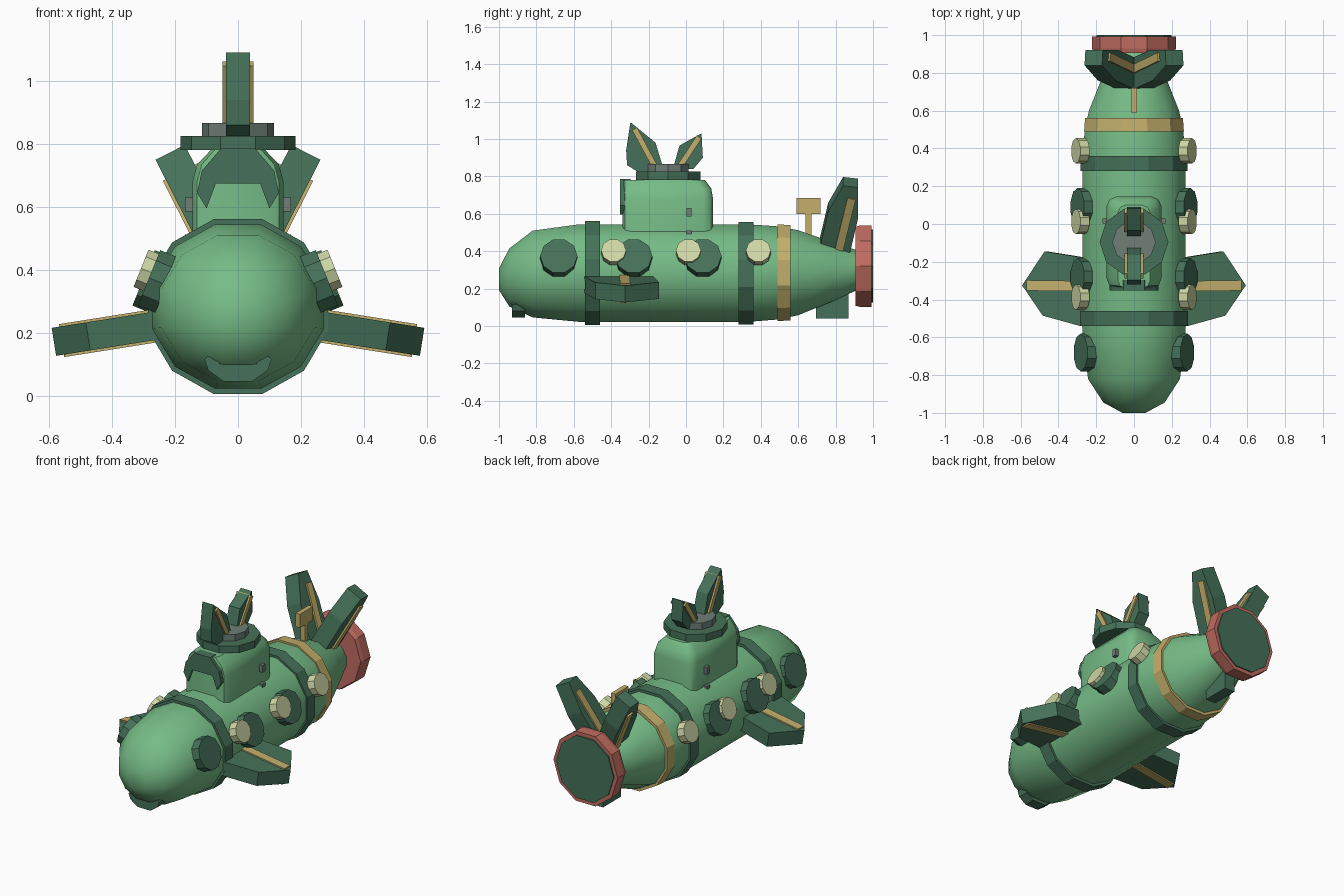
import bpy, bmesh, math
from math import sin, cos, pi, radians
from mathutils import Vector

cube = bpy.data.objects.get("Cube")
if cube:
    bpy.data.objects.remove(cube)


def material(name, rgb):
    m = bpy.data.materials.new(name)
    m.use_nodes = True
    m.diffuse_color = (*rgb, 1)
    m.node_tree.nodes["Principled BSDF"].inputs["Base Color"].default_value = (*rgb, 1)
    return m


HULL = material("light green", (.18, .50, .24))
DARK = material("dark green", (.06, .165, .10))
GOLD = material("gold", (.55, .43, .15))
RED = material("dusty red", (.53, .15, .12))
CREAM = material("cream", (.62, .68, .38))
GRAY = material("gray", (.16, .21, .18))


def loft(name, mat, rings, smooth=False):
    """Skin a list of equal-length point rings and cap both ends."""
    bm = bmesh.new()
    loops = [[bm.verts.new(p) for p in ring] for ring in rings]
    for a, b in zip(loops, loops[1:]):
        for i in range(len(a)):
            j = (i + 1) % len(a)
            bm.faces.new((a[i], a[j], b[j], b[i]))
    bm.faces.new(loops[0])
    bm.faces.new(loops[-1])
    bmesh.ops.recalc_face_normals(bm, faces=bm.faces)
    me = bpy.data.meshes.new(name)
    bm.to_mesh(me)
    bm.free()
    me.materials.append(mat)
    ob = bpy.data.objects.new(name, me)
    bpy.context.collection.objects.link(ob)
    if smooth:
        bpy.ops.object.select_all(action='DESELECT')
        ob.select_set(True)
        bpy.context.view_layer.objects.active = ob
        bpy.ops.object.shade_smooth_by_angle(angle=radians(42))
    return ob


def prism(name, mat, pts, origin, u, v, half):
    """Extrude a 2D outline, laid out on axes u and v, both ways."""
    o, u, v = Vector(origin), Vector(u).normalized(), Vector(v).normalized()
    w = u.cross(v)
    return loft(name, mat, [[o + u * a + v * b + w * t for a, b in pts] for t in (-half, half)])


def ngon(n, r, squash=1.0):
    """Regular outline with a flat edge on each axis."""
    return [(r * squash * cos(2 * pi * (i + .5) / n + pi / 2),
             r * sin(2 * pi * (i + .5) / n + pi / 2)) for i in range(n)]


def box(name, mat, x, y, z):
    return prism(name, mat, [(y[0], z[0]), (y[1], z[0]), (y[1], z[1]), (y[0], z[1])],
                 ((x[0] + x[1]) / 2, 0, 0), (0, 1, 0), (0, 0, 1), (x[1] - x[0]) / 2)


def strip(a, b, width):
    """Outline of a bar from a to b."""
    a, b = Vector(a), Vector(b)
    n = (b - a).orthogonal().normalized() * width / 2
    return [a - n, a + n, b + n, b - n]


def turned(name, mat, profile, n=12, squash=1.05, smooth=False):
    """Polygonal body along y from (y, radius, centre height) stations."""
    return loft(name, mat, [[(x, y, zc + z) for x, z in ngon(n, r, squash)]
                            for y, r, zc in profile], smooth)


# Hull with bands and tail ring
turned("hull", HULL, [(-1, .06, .25), (-.945, .16, .26), (-.82, .24, .278), (-.57, .27, .283),
                      (.33, .27, .283), (.5, .257, .284), (.6, .235, .285),
                      (.78, .165, .29), (.94, .10, .30)], smooth=True)
for label, y0, y1, r in (("front", -.54, -.46, .288), ("rear", .28, .36, .284)):
    turned(label + "_band", DARK, [(y0, r, .283), (y1, r, .283)], squash=1.03)
turned("gold_band", GOLD, [(.49, .268, .285), (.56, .263, .285)], squash=1.02)
turned("tail_ring", RED, [(.905, .222, .32), (.93, .229, .32), (.993, .229, .32)], 10, .97)
turned("tail_plate", DARK, [(.98, .205, .32), (1.0, .205, .32)], 10, .97)


# Conning tower
def rounded(x, y0, y1, c, z):
    return [(x, y0 + c, z), (x, y1 - c, z), (x - c * .3, y1 - c * .3, z), (x - c, y1, z),
            (c - x, y1, z), (c * .3 - x, y1 - c * .3, z), (-x, y1 - c, z),
            (-x, y0 + c, z), (c * .3 - x, y0 + c * .3, z), (c - x, y0, z),
            (x - c, y0, z), (x - c * .3, y0 + c * .3, z)]


loft("tower", HULL, [rounded(.145, -.34, .145, .05, .44), rounded(.145, -.34, .145, .05, .68),
                     rounded(.13, -.34, .135, .05, .735), rounded(.085, -.34, .10, .04, .782)],
     smooth=True)
arch = [(-.10, 0), (-.13, .05), (-.115, .12), (-.055, .19), (.055, .19),
        (.115, .12), (.13, .05), (.10, 0), (.07, .08), (-.07, .08)]
prism("tower_hood", DARK, arch, (0, -.325, .595), (1, 0, 0), (0, 0, 1), .028)
prism("chin_guard", DARK, [(a * .82, -b * .5) for a, b in arch],
      (0, -.895, .14), (1, 0, 0), (0, 0, 1), .035)

# Tower cap
for label, mat, r, z, h in (("cap_disc", DARK, .182, .803, .023), ("cap_hub", GRAY, .115, .845, .021)):
    prism(label, mat, [(b, a) for a, b in ngon(10, r)], (0, -.095, z),
          (0, 1, 0), (1, 0, 0), h)

# Cap blades with gold bars on both faces
Y, Z = (0, 1, 0), (0, 0, 1)
blades = {
    "front": ([(-.25, .82), (-.315, .86), (-.32, .94), (-.297, 1.09), (-.163, .98), (-.12, .84)],
              strip((-.275, 1.055), (-.165, .85), .03)),
    "rear": ([(-.07, .84), (-.035, .965), (.083, 1.03), (.09, .9), (.04, .84)],
             strip((.07, 1.01), (-.035, .85), .03))}
for label, (outline, bar) in blades.items():
    prism(label + "_cap_blade", DARK, outline, (0, 0, 0), Y, Z, .038)
    prism(label + "_cap_blade_bar", GOLD, bar, (0, 0, 0), Y, Z, .049)

# Periscope and rudder
box("periscope_post", GOLD, (-.014, .014), (.64, .67), (.45, .61))
box("periscope_head", GOLD, (-.015, .015), (.59, .72), (.60, .685))
box("rudder", DARK, (-.035, .035), (.695, .87), (.04, .25))

for s, side in ((1, "left"), (-1, "right")):
    # Swept side fin
    out = (s * cos(radians(9)), 0, -sin(radians(9)))
    root = (s * .2, 0, .232)
    prism(side + "_fin", DARK, [(0, -.55), (.08, -.54), (.28, -.485), (.39, -.325),
                                (.27, -.145), (.08, -.175), (0, -.18)], root, out, Y, .045)
    prism(side + "_fin_bar", GOLD, strip((.02, -.33), (.365, -.325), .055), root, out, Y, .053)

    # Raised tail fin
    up = (s * sin(radians(27)), 0, cos(radians(27)))
    base = (0, 0, .35)
    prism(side + "_tail_fin", DARK, [(.71, .08), (.76, .32), (.84, .475), (.92, .465),
                                     (.92, .28), (.87, .04)], base, Y, up, .052)
    prism(side + "_tail_fin_bar", GOLD, strip((.815, .08), (.885, .40), .045), base, Y, up, .062)

    # Portholes, tilted upwards
    tilt = radians(22)
    rise = (-s * sin(tilt), 0, cos(tilt))
    for i, y in enumerate((-.68, -.28, .09)):
        prism(f"{side}_port_{i}", DARK, ngon(10, .1), (s * (.255 if i == 0 else .272), y, .363),
              Y, rise, .03)
    for i, y in enumerate((-.387, .013, .387)):
        prism(f"{side}_lamp_{i}", CREAM, ngon(10, .067), (s * .284, y, .395), Y, rise, .026)

    # Small tower cleats
    for i, (z0, z1) in enumerate(((.585, .63), (.49, .512))):
        box(f"{side}_cleat_{i}", GRAY, sorted((s * .13, s * .168)), (.003, .03), (z0, z1))
